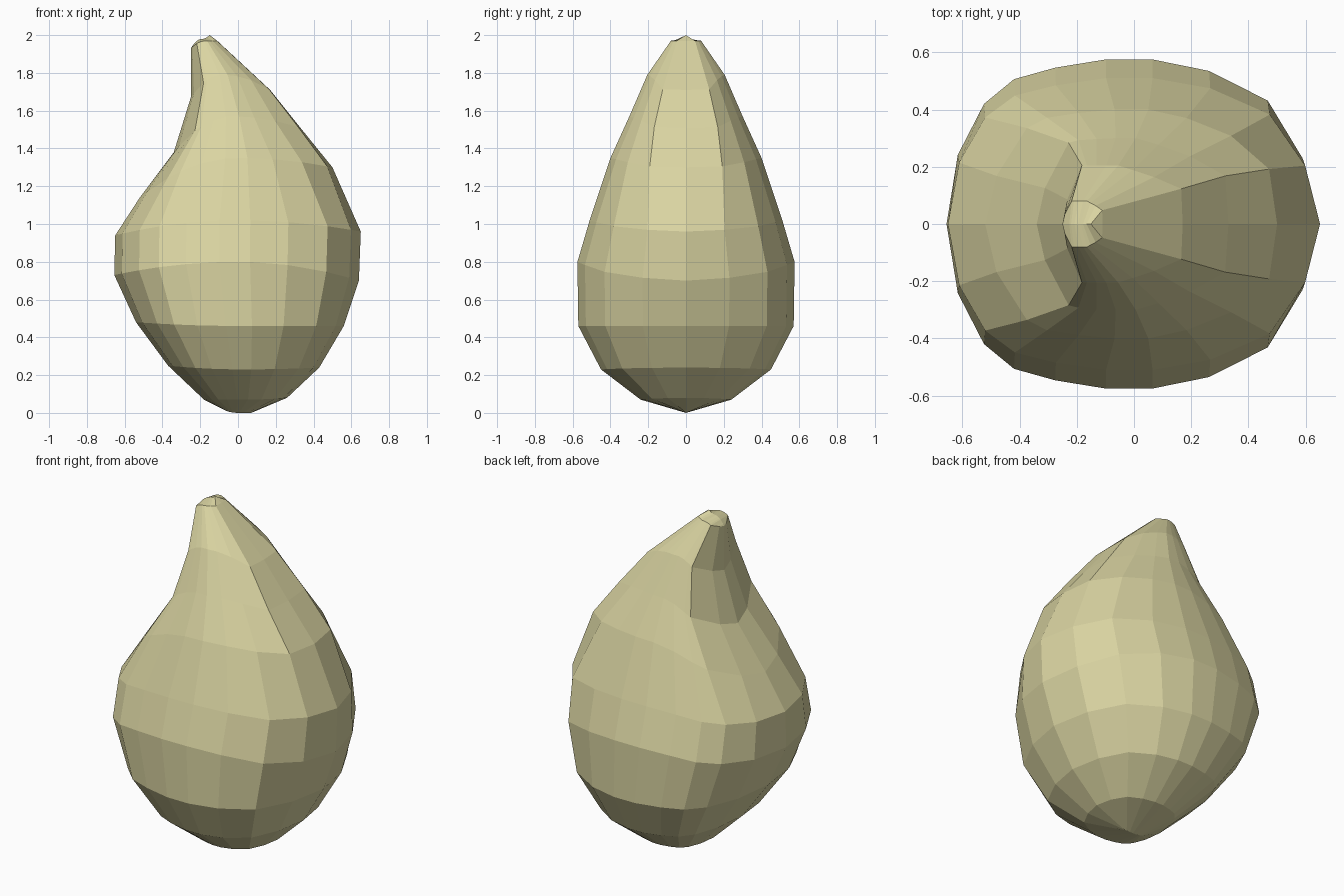
import bpy
import bmesh

# Remove the default cube
default_cube = bpy.data.objects.get("Cube")
if default_cube:
    bpy.data.objects.remove(default_cube, do_unlink=True)

# Half outlines (u toward +x, v toward depth): rounded belly and boxy neck
BELLY = [(1, 0), (.92, .4), (.73, .75), (.41, .93), (.1, 1), (-.15, 1),
         (-.42, .95), (-.64, .88), (-.8, .73), (-.94, .42), (-1, 0)]
NECK = [(1, 0), (.98, .6), (.6, .8), (.3, .92), (.1, 1), (-.1, 1),
        (-.3, 1), (-.5, 1), (-.6, 1), (-.9, .42), (-1, 0)]

# Rings: (left x, z), (middle x, z), (right x, z), half depth, neck blend
RINGS = [
    ((-.06, .01), (0, 0), (.07, 0), 0, 0),
    ((-.18, .07), (.03, .07), (.26, .08), .24, 0),
    ((-.37, .25), (.03, .23), (.43, .24), .45, 0),
    ((-.54, .48), (.02, .46), (.56, .46), .57, 0),
    ((-.655, .73), (0, .8), (.64, .7), .575, 0),
    ((-.65, .94), (0, 1.02), (.65, .96), .51, 0),
    ((-.52, 1.14), (0, 1.35), (.5, 1.3), .4, .4),
    ((-.34, 1.38), (-.03, 1.57), (.33, 1.51), .3, .8),
    ((-.25, 1.67), (-.08, 1.79), (.17, 1.71), .205, 1),
    ((-.25, 1.93), (-.17, 1.97), (-.11, 1.97), .08, 1),
    ((-.25, 1.93), (-.19, 1.98), (-.15, 2), 0, 1),
]


def mix(a, b, t):
    return a + (b - a) * t


def ring_points(left, middle, right, depth, blend):
    """Return one closed ring, mirrored front to back."""
    half = []
    for (ub, vb), (un, vn) in zip(BELLY, NECK):
        u, v = mix(ub, un, blend), mix(vb, vn, blend)
        side = right if u > 0 else left
        x = mix(middle[0], side[0], abs(u))
        z = mix(middle[1], side[1], u * u)
        half.append((x, v * depth, z))
    return half + [(x, -y, z) for x, y, z in half[-2:0:-1]]


# Loft the rings into one closed bulb
bm = bmesh.new()
loops = [[bm.verts.new(p) for p in ring_points(*ring)] for ring in RINGS]
count = len(loops[0])
for low, high in zip(loops, loops[1:]):
    for i in range(count):
        j = (i + 1) % count
        bm.faces.new((low[i], low[j], high[j], high[i]))

# Close the seam edges at the base and the tip
bmesh.ops.remove_doubles(bm, verts=bm.verts[:], dist=.001)
bmesh.ops.dissolve_degenerate(bm, edges=bm.edges[:], dist=.001)
bmesh.ops.recalc_face_normals(bm, faces=bm.faces[:])
mesh = bpy.data.meshes.new("bulb")
bm.to_mesh(mesh)
bm.free()

# Pale cream skin
skin = bpy.data.materials.new("pale cream skin")
skin.use_nodes = True
colour = (.70, .66, .36, 1)
skin.diffuse_color = colour
skin.node_tree.nodes["Principled BSDF"].inputs["Base Color"].default_value = colour
mesh.materials.append(skin)

bulb = bpy.data.objects.new("bulb", mesh)
bpy.context.collection.objects.link(bulb)
